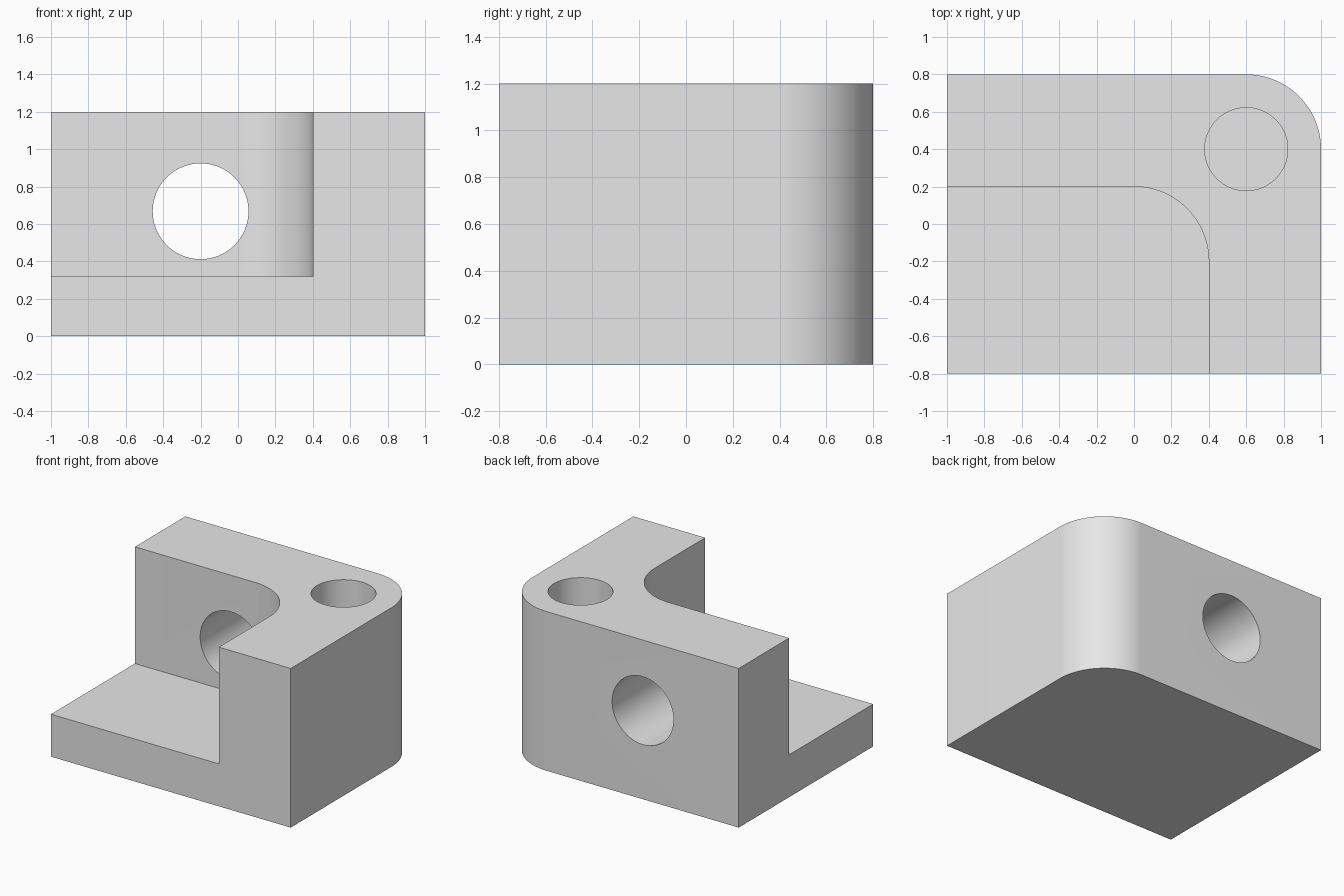
import bpy, bmesh
from math import sin, cos, pi
from mathutils import Matrix

if "Cube" in bpy.data.objects:
    bpy.data.objects.remove(bpy.data.objects["Cube"])

# Plain grey material
grey = bpy.data.materials.new("plain_grey")
grey.use_nodes = True
colour = (0.8, 0.8, 0.8, 1)
grey.diffuse_color = colour
grey.node_tree.nodes["Principled BSDF"].inputs["Base Color"].default_value = colour


def finish(name, bm):
    bmesh.ops.recalc_face_normals(bm, faces=bm.faces)
    mesh = bpy.data.meshes.new(name)
    bm.to_mesh(mesh)
    bm.free()
    mesh.materials.append(grey)
    obj = bpy.data.objects.new(name, mesh)
    bpy.context.collection.objects.link(obj)
    return obj


def rounded_block(name, x0, x1, y0, y1, z0, z1, radius, steps=32):
    """Upright block whose back left corner is rounded."""
    outline = [(x0, y1), (x0, y0), (x1, y0)]
    for i in range(steps + 1):
        a = pi / 2 * i / steps
        outline.append((x1 - radius + radius * cos(a), y1 - radius + radius * sin(a)))
    bm = bmesh.new()
    base = bm.faces.new([bm.verts.new((x, y, z0)) for x, y in outline])
    ext = bmesh.ops.extrude_face_region(bm, geom=[base])
    top = [v for v in ext["geom"] if isinstance(v, bmesh.types.BMVert)]
    bmesh.ops.translate(bm, verts=top, vec=(0, 0, z1 - z0))
    return finish(name, bm)


def drill(name, radius, depth, centre, axis):
    bm = bmesh.new()
    turn = Matrix.Rotation(pi / 2, 4, "X") if axis == "Y" else Matrix()
    bmesh.ops.create_cone(bm, cap_ends=True, segments=96, radius1=radius,
                          radius2=radius, depth=depth,
                          matrix=Matrix.Translation(centre) @ turn)
    return finish(name, bm)


# Solid body with one rounded corner
body = rounded_block("bracket_body", -1, 1, -0.8, 0.8, 0, 1.2, 0.4)

# Open pocket, cross hole through the back wall, blind hole in the corner
cutters = [
    rounded_block("pocket_cutter", -1.5, 0.4, -1.5, 0.2, 0.32, 1.6, 0.4),
    drill("cross_hole_cutter", 0.256, 1.2, (-0.2, 0.5, 0.668), "Y"),
    drill("corner_hole_cutter", 0.222, 1.2, (0.6, 0.4, 0.92), "Z"),
]

bpy.ops.object.select_all(action="DESELECT")
bpy.context.view_layer.objects.active = body
body.select_set(True)
for cutter in cutters:
    mod = body.modifiers.new(cutter.name, "BOOLEAN")
    mod.operation = "DIFFERENCE"
    mod.solver = "EXACT"
    mod.object = cutter
    bpy.ops.object.modifier_apply(modifier=mod.name)
    bpy.data.objects.remove(cutter)

# Smooth the curved walls, keep the hard edges
bpy.ops.object.shade_smooth_by_angle(angle=pi / 6)
